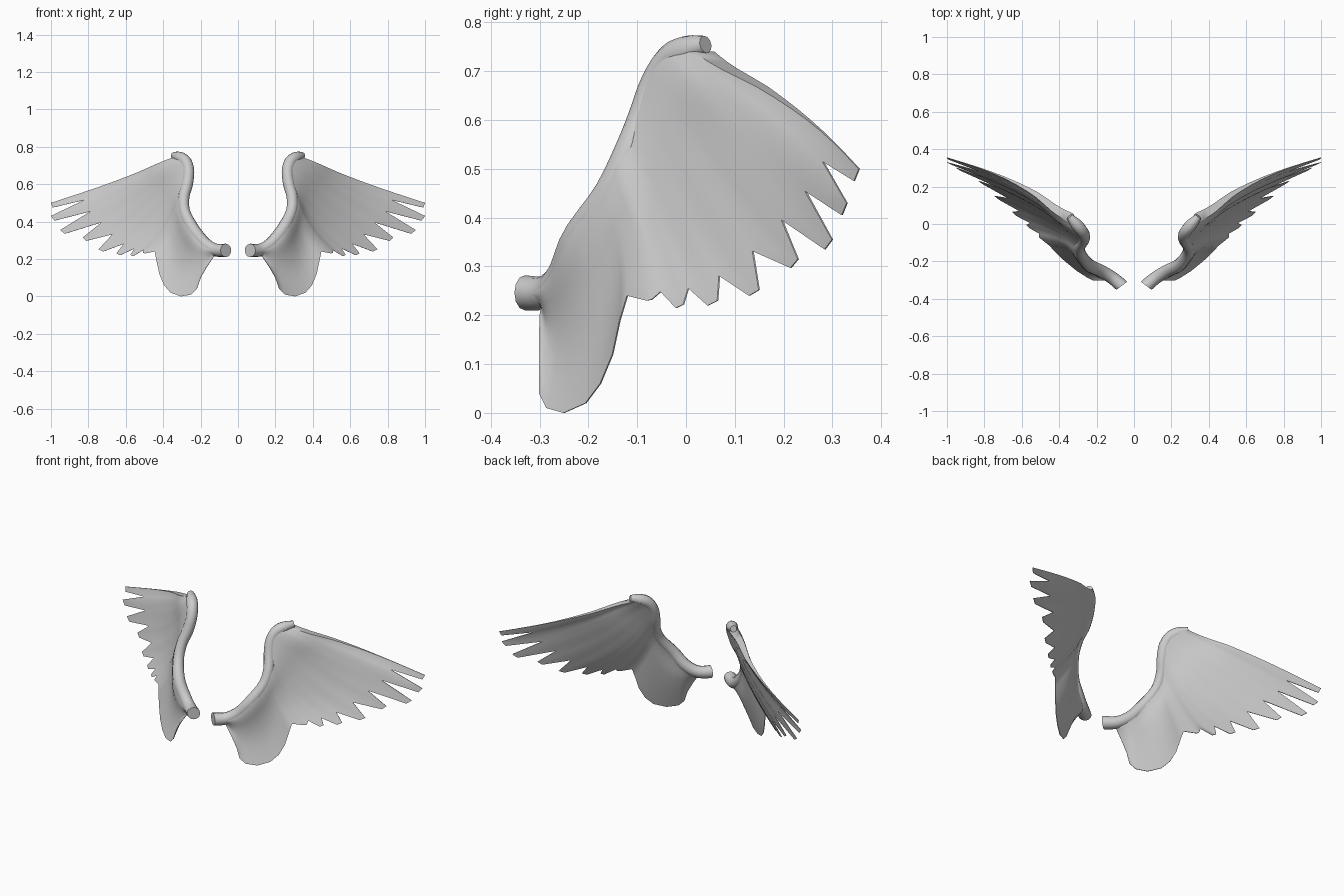
import bpy, bmesh, math
from mathutils import Vector

if "Cube" in bpy.data.objects:
    bpy.data.objects.remove(bpy.data.objects["Cube"])

grey = bpy.data.materials.new("plain_grey")
grey.diffuse_color = (0.6, 0.6, 0.6, 1)
grey.use_nodes = True
grey.node_tree.nodes["Principled BSDF"].inputs["Base Color"].default_value = grey.diffuse_color

# Arm bone path: x, y, z, radius
ARM = [(.065, -.33, .246, .036), (.12, -.285, .248, .034), (.18, -.25, .285, .034),
       (.24, -.22, .36, .034), (.285, -.16, .45, .030), (.29, -.12, .53, .030),
       (.272, -.09, .60, .031), (.265, -.065, .67, .031), (.28, -.035, .72, .032),
       (.31, 0, .742, .031), (.345, .04, .755, .018)]

# Rounded lower lobe, from under the arm to the first feather
LOBE = [(.13, -.298, .212), (.165, -.30, .16), (.20, -.30, .10), (.22, -.30, .04),
        (.25, -.285, .01), (.305, -.25, 0), (.36, -.205, .02), (.395, -.175, .06),
        (.42, -.15, .12), (.435, -.135, .19), (.445, -.12, .24)]
# Feathers: lower tip corner, upper tip corner, reach of the notch above
FEATHERS = [((.495, -.08, .23), (.508, -.07, .232), .90),
            ((.56, -.02, .215), (.575, -.005, .222), .87),
            ((.63, .045, .22), (.65, .065, .23), .84),
            ((.72, .13, .24), (.745, .15, .252), .81),
            ((.81, .215, .297), (.83, .23, .315), .77),
            ((.925, .285, .335), (.95, .30, .355), .75),
            ((.98, .32, .405), (1, .33, .43), .76),
            ((.99, .345, .475), (1, .355, .5), 1)]
BACK = Vector((-.53, .85, 0)).normalized()
DOWN = Vector((0, -.6, -.8))        # downwards within the blade


def arm_at(t):
    """Smooth point on the arm path, t from 0 to 1."""
    f = min(max(t, 0), 1) * (len(ARM) - 1)
    i = min(int(f), len(ARM) - 2)
    u = f - i
    a, b, c, d = (Vector(ARM[min(max(k, 0), len(ARM) - 1)]) for k in range(i - 1, i + 3))
    return .5 * (2 * b + (c - a) * u + (2 * a - 5 * b + 4 * c - d) * u * u
                 + (3 * b - a - 3 * c + d) * u ** 3)


def finish(name, bm, angle):
    """Turn a bmesh into a mirrored, smooth object."""
    bmesh.ops.recalc_face_normals(bm, faces=bm.faces)
    me = bpy.data.meshes.new(name)
    bm.to_mesh(me)
    bm.free()
    me.materials.append(grey)
    for p in me.polygons:
        p.use_smooth = True
    me.set_sharp_from_angle(angle=math.radians(angle))
    ob = bpy.data.objects.new(name, me)
    bpy.context.collection.objects.link(ob)
    ob.modifiers.new("other_side", 'MIRROR').use_axis[0] = True


# Arm bones: a tapered tube with flat ends
bm = bmesh.new()
rings, N, S = [], 32, 12
for i in range(N + 1):
    t = i / N
    p = arm_at(t)
    axis = (arm_at(t + .01).xyz - arm_at(t - .01).xyz).normalized()
    side = (BACK - axis * BACK.dot(axis)).normalized()
    if i == 0:
        axis = Vector((.6, .8, 0))
        side = Vector((-.8, .6, 0))
    up = axis.cross(side)
    rings.append([bm.verts.new(p.xyz + p.w * (side * math.cos(a) + up * math.sin(a)))
                  for a in (2 * math.pi * k / S for k in range(S))])
for a, b in zip(rings, rings[1:]):
    for k in range(S):
        bm.faces.new((a[k], a[(k + 1) % S], b[(k + 1) % S], b[k]))
bm.faces.new(rings[0])
bm.faces.new(rings[-1])
finish("wing_arm", bm, 50)

# Columns of the blade: outer point and how far along it the blade reaches
cols = [(Vector(p), 1) for p in LOBE]
for k, (low, high, reach) in enumerate(FEATHERS):
    cols += [(Vector(low), 1), (Vector(high), 1)]
    if k < len(FEATHERS) - 1:
        cols.append(((Vector(high) + Vector(FEATHERS[k + 1][0])) / 2, reach))
# Spread the roots along the arm in step with the distance along the edge
dist = [0]
for (a, _), (b, _) in zip(cols, cols[1:]):
    dist.append(dist[-1] + (b - a).length)
split = len(LOBE) - 1
roots = [.08 + .37 * d / dist[split] if j <= split else
         .45 + .54 * (d - dist[split]) / (dist[-1] - dist[split])
         for j, d in enumerate(dist)]

# Feathered blade: flush with the arm at its root, thin at the edge, bowed back
bm = bmesh.new()
ROWS = 12
front, back = [], []
for (tip, reach), t in zip(cols, roots):
    arm = arm_at(t)
    root = arm.xyz - Vector((0, 0, .015 * t ** 6))
    thick = max(arm.w, .026) - .003
    bow = (.015 + .025 * t) * min(1, (tip - root).length / .5)
    sag = .05 * math.sin(math.pi * max(0, (t - .4) / .6))
    f, b = [], []
    for r in range(ROWS + 1):
        u = reach * (r / ROWS) ** 1.4
        wave = math.sin(math.pi * u)
        k = min(1, u / .3)
        ease = k * k * (3 - 2 * k)
        p = root.lerp(tip, u) + DOWN * sag * wave
        p += BACK * bow * wave * ease
        f.append(bm.verts.new(p - BACK * (.0015 + thick * (1 - u) ** 4 * (1 + 4 * u))))
        b.append(bm.verts.new(p + BACK * (.0015 + thick * (1 - u) ** 3 * (1 + 2 * u))))
    front.append(f)
    back.append(b)
last = len(cols) - 1
for j in range(last):
    for r in range(ROWS):
        for g in (front, back):
            bm.faces.new((g[j][r], g[j + 1][r], g[j + 1][r + 1], g[j][r + 1]))
    for r in (0, ROWS):
        bm.faces.new((front[j][r], front[j + 1][r], back[j + 1][r], back[j][r]))
for j in (0, last):
    for r in range(ROWS):
        bm.faces.new((front[j][r], front[j][r + 1], back[j][r + 1], back[j][r]))
finish("wing_feathers", bm, 50)
